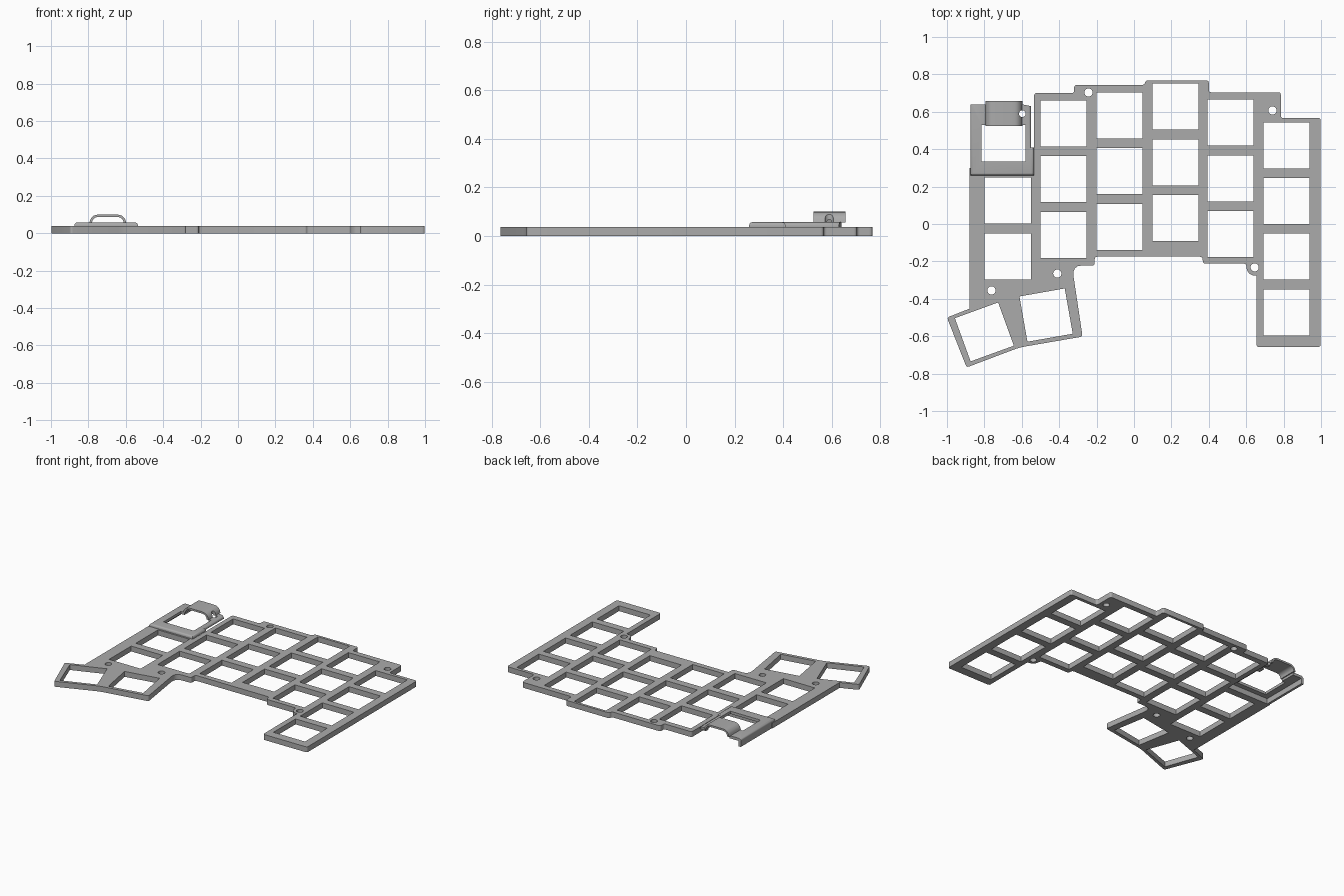
import bpy, bmesh, math
from mathutils import Vector, Matrix

if "Cube" in bpy.data.objects:
    bpy.data.objects.remove(bpy.data.objects["Cube"])

grey = bpy.data.materials.new("plain_grey")
grey.diffuse_color = (0.41, 0.41, 0.41, 1)
grey.use_nodes = True
grey.node_tree.nodes["Principled BSDF"].inputs["Base Color"].default_value = grey.diffuse_color


def rounded(points, r=0.014, seg=4):
    """Round every corner of a closed outline; a third value overrides the radius."""
    out, n = [], len(points)
    for i, p in enumerate(points):
        c = Vector(p[:2])
        a, b = Vector(points[i - 1][:2]), Vector(points[(i + 1) % n][:2])
        rad = p[2] if len(p) > 2 else r
        if rad == 0:
            out.append(c)
            continue
        da, db = a - c, b - c
        s = c + da.normalized() * min(rad, da.length * 0.45)
        e = c + db.normalized() * min(rad, db.length * 0.45)
        for k in range(seg + 1):
            t = k / seg
            out.append(s * (1 - t) ** 2 + c * 2 * t * (1 - t) + e * t * t)
    return out


def circle(x, y, r, n=24):
    return [Vector((x + r * math.cos(k * math.tau / n), y + r * math.sin(k * math.tau / n)))
            for k in range(n)]


def square(x, y, angle=0.0, half=0.123):
    rot = Matrix.Rotation(math.radians(angle), 2)
    return [Vector((x, y)) + rot @ Vector((sx * half, sy * half))
            for sx, sy in ((-1, -1), (1, -1), (1, 1), (-1, 1))]


def prism(name, loops, lo, hi, along_y=False, bevel_rule=None):
    """Solid from an outline plus hole loops, extruded along z (or along y)."""
    bm = bmesh.new()
    levels = []
    for h in (lo, hi):
        edges, rings = [], []
        for loop in loops:
            vs = [bm.verts.new((p.x, h, p.y) if along_y else (p.x, p.y, h)) for p in loop]
            edges += [bm.edges.new((vs[i - 1], vs[i])) for i in range(len(vs))]
            rings.append(vs)
        bmesh.ops.triangle_fill(bm, edges=edges, use_beauty=True)
        levels.append(rings)
    for low, high in zip(*levels):
        for i in range(len(low)):
            bm.faces.new((low[i - 1], low[i], high[i], high[i - 1]))
    bmesh.ops.recalc_face_normals(bm, faces=bm.faces)
    if bevel_rule:
        picked = [e for e in bm.edges if e.calc_face_angle(0) > 1 and bevel_rule(e)]
        bmesh.ops.bevel(bm, geom=picked, offset=0.014, segments=4, profile=0.5,
                        affect='EDGES', clamp_overlap=True)
    mesh = bpy.data.meshes.new(name)
    bm.to_mesh(mesh)
    bm.free()
    mesh.materials.append(grey)
    ob = bpy.data.objects.new(name, mesh)
    bpy.context.collection.objects.link(ob)
    return ob


# Switch plate: stepped outline with two splayed thumb positions
outline = rounded([
    (-1.0, -0.50), (-0.895, -0.767), (-0.612, -0.66, 0.03), (-0.275, -0.602),
    (-0.332, -0.222, 0.06), (-0.21, -0.222), (-0.21, -0.175), (0.365, -0.175),
    (0.37, -0.212), (0.60, -0.212), (0.603, -0.25), (0.625, -0.273), (0.655, -0.277, 0.004),
    (0.655, -0.657), (0.998, -0.657), (0.998, 0.567), (0.785, 0.567), (0.785, 0.704),
    (0.40, 0.704), (0.40, 0.768), (0.063, 0.768), (0.055, 0.743), (-0.32, 0.743),
    (-0.32, 0.70), (-0.534, 0.70), (-0.534, 0.30, 0), (-0.88, 0.30, 0), (-0.88, -0.453, 0)])

# Switch openings: column x, top key y, number of keys
holes = []
for x, top, count in ((-0.675, 0.125, 2), (-0.377, 0.537, 3), (-0.078, 0.58, 3),
                      (0.222, 0.627, 3), (0.517, 0.542, 3), (0.816, 0.42, 4)):
    holes += [square(x, top - 0.2975 * k) for k in range(count)]
holes += [square(-0.80, -0.577, 20), square(-0.47, -0.487, 10)]

# Screw holes
holes += [circle(x, y, 0.022) for x, y in ((-0.243, 0.703), (0.74, 0.607), (0.645, -0.232),
                                           (-0.41, -0.265), (-0.762, -0.355))]
prism("switch_plate", [outline] + holes, 0.0, 0.038)


# Controller cover: thin U-shaped frame with softened outer edges
def outer_top(e):
    m = (e.verts[0].co + e.verts[1].co) / 2
    return m.z > 0.055 and (m.x < -0.87 or m.x > -0.56 or m.y < 0.265)


cover = prism("controller_cover", [[Vector(p) for p in (
    (-0.875, 0.26), (-0.535, 0.26), (-0.535, 0.41), (-0.55, 0.41), (-0.55, 0.63),
    (-0.602, 0.64), (-0.602, 0.53), (-0.58, 0.53), (-0.58, 0.335), (-0.815, 0.335),
    (-0.815, 0.53), (-0.788, 0.53), (-0.788, 0.64), (-0.875, 0.64))]],
    0.038, 0.057, bevel_rule=outer_top)

# Outer wall carrying the cover
prism("cover_side_wall", [[Vector(p) for p in (
    (-0.875, 0.298), (-0.858, 0.298), (-0.858, 0.64), (-0.875, 0.64))]], 0.0, 0.042)

# Connector hood: hollow arch open at both ends
hood = prism("connector_hood", [rounded([
    (-0.795, 0.055, 0), (-0.788, 0.080, 0.02), (-0.765, 0.100, 0.025), (-0.628, 0.100, 0.025),
    (-0.604, 0.080, 0.02), (-0.597, 0.055, 0), (-0.611, 0.055, 0), (-0.616, 0.074, 0.015),
    (-0.634, 0.087, 0.015), (-0.759, 0.087, 0.015), (-0.776, 0.074, 0.015),
    (-0.781, 0.055, 0)])], 0.525, 0.657, along_y=True)

# Reset access hole through the cover and hood
cutter = prism("access_hole_cutter", [circle(-0.597, 0.59, 0.018)], 0.02, 0.2)
cutter.hide_render = True
cutter.hide_viewport = True
for ob in (cover, hood):
    mod = ob.modifiers.new("access_hole", 'BOOLEAN')
    mod.operation = 'DIFFERENCE'
    mod.object = cutter
    mod.solver = 'EXACT'

# Smooth the rounded corners, keep the edges crisp
for ob in bpy.context.collection.objects:
    if ob is not cutter:
        bpy.ops.object.select_all(action='DESELECT')
        ob.select_set(True)
        bpy.context.view_layer.objects.active = ob
        bpy.ops.object.shade_smooth_by_angle(angle=math.radians(35))
